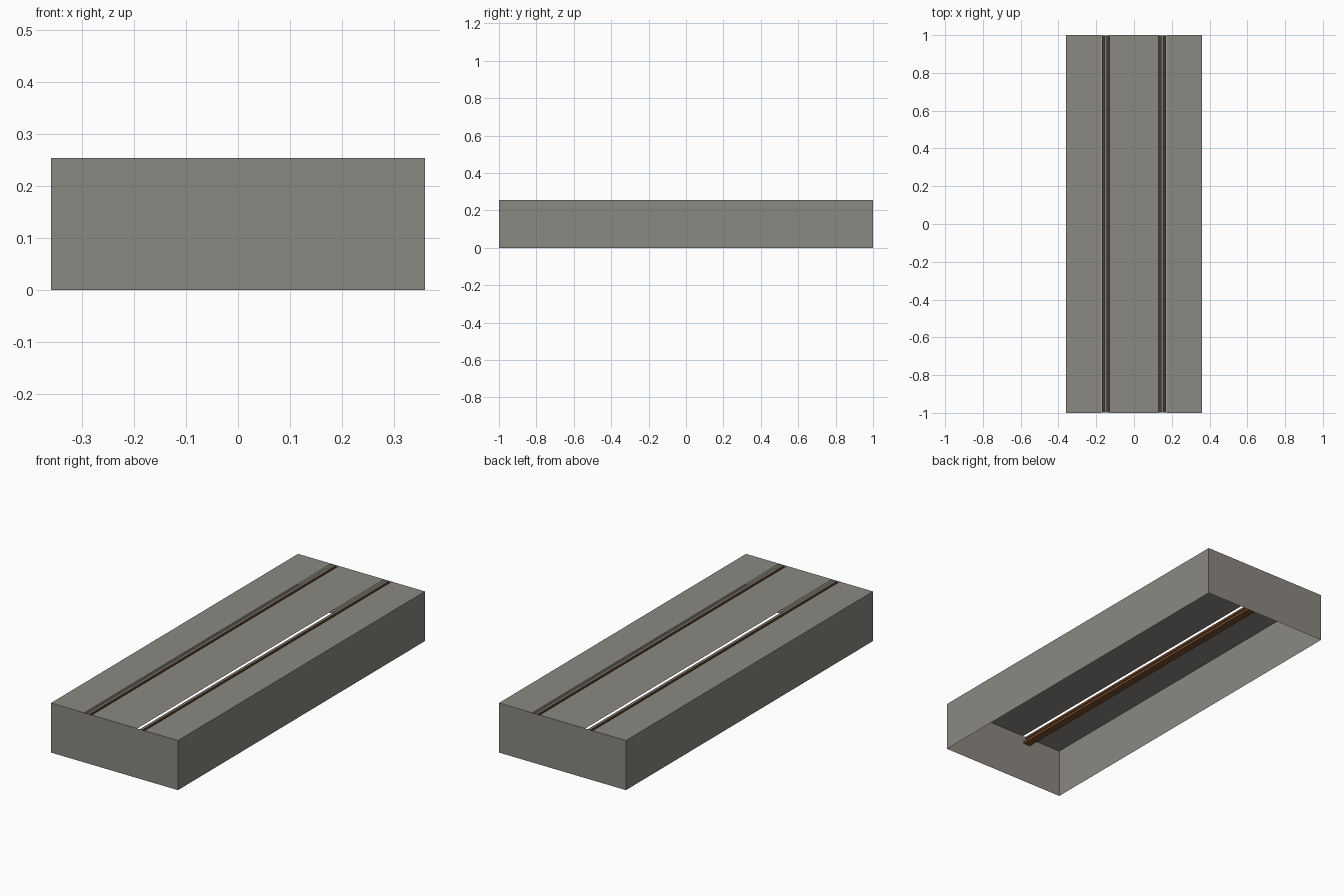
import bpy, bmesh

if "Cube" in bpy.data.objects:
    bpy.data.objects.remove(bpy.data.objects["Cube"])

def material(name, rgb):
    m = bpy.data.materials.new(name)
    m.diffuse_color = (*rgb, 1)
    m.use_nodes = True
    m.node_tree.nodes["Principled BSDF"].inputs["Base Color"].default_value = m.diffuse_color
    return m

STONE = material("grey paving", (0.258, 0.246, 0.223))
RUST = material("rusty steel", (0.19, 0.075, 0.027))
STEEL = material("worn steel", (0.22, 0.20, 0.185))
DIRT = material("dark grime", (0.065, 0.045, 0.036))

W, L, H = 0.36, 1.0, 0.254      # half width, half length, height
RAIL_X, SLOT = 0.15, 0.021      # rail centre and half slot width

def make_object(name, bm, mats):
    me = bpy.data.meshes.new(name)
    bm.to_mesh(me)
    bm.free()
    for m in mats:
        me.materials.append(m)
    ob = bpy.data.objects.new(name, me)
    bpy.context.collection.objects.link(ob)
    return ob

def quad(bm, pts):
    return bm.faces.new([bm.verts.new(p) for p in pts])

# Paving shell: thin skin, open underneath, with a slot for each rail
bm = bmesh.new()
edges = [-W, -RAIL_X - SLOT, -RAIL_X + SLOT, RAIL_X - SLOT, RAIL_X + SLOT, W]
for a, b in zip(edges[::2], edges[1::2]):
    quad(bm, [(a, -L, H), (b, -L, H), (b, L, H), (a, L, H)])
corners = [(-W, -L), (W, -L), (W, L), (-W, L)]
for i, (x, y) in enumerate(corners):
    u, v = corners[(i + 1) % 4]
    quad(bm, [(x, y, 0), (u, v, 0), (u, v, H), (x, y, H)])
make_object("paving_shell", bm, [STONE])

# Rails: head, web and wide foot swept along the track
half = [(0.007, H), (0.007, H - 0.010), (0.003, H - 0.013),
        (0.003, H - 0.026), (0.020, H - 0.030), (0.020, H - 0.042)]
profile = half + [(-x, z) for x, z in reversed(half)]
for side, label in ((-1, "left"), (1, "right")):
    bm = bmesh.new()
    ends = [[bm.verts.new((side * RAIL_X + x, y, z)) for x, z in profile]
            for y in (-L + 0.001, L - 0.001)]
    n = len(profile)
    for i in range(n):
        j = (i + 1) % n
        bm.faces.new([ends[0][i], ends[0][j], ends[1][j], ends[1][i]])
    for ring in ends:
        bm.faces.new(ring)
    bmesh.ops.recalc_face_normals(bm, faces=bm.faces)
    # worn running surface on top of the head, grime on top of the foot
    for f in bm.faces:
        if f.normal.z > 0.5:
            f.material_index = 1 if f.calc_center_median().z > H - 0.001 else 2
    make_object(label + "_rail", bm, [RUST, STEEL, DIRT])
